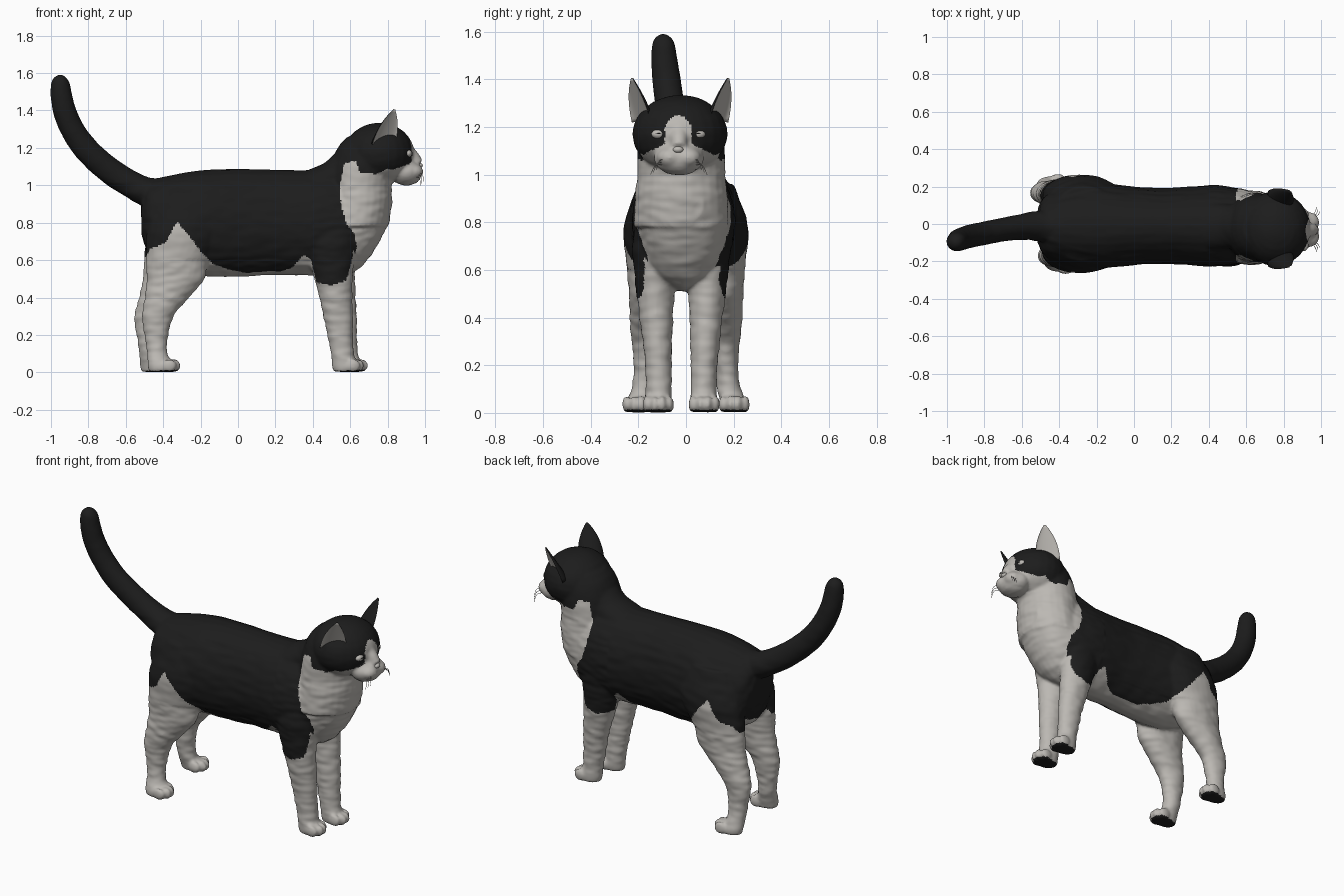
import bpy, bmesh, math
from mathutils import Vector, noise

if "Cube" in bpy.data.objects:
    bpy.data.objects.remove(bpy.data.objects["Cube"])

YC = -0.02  # the cat stands slightly off centre


def material(name, rgb):
    m = bpy.data.materials.new(name)
    m.diffuse_color = (*rgb, 1)
    m.use_nodes = True
    m.node_tree.nodes["Principled BSDF"].inputs["Base Color"].default_value = m.diffuse_color
    return m


WHITE = material("white_fur", (0.50, 0.48, 0.45))
BLACK = material("black_fur", (0.012, 0.012, 0.012))


def spline(pts, n=5):
    """Smooth path through tuples of any length."""
    out = []
    for i in range(len(pts) - 1):
        a, b = pts[max(i - 1, 0)], pts[i]
        c, d = pts[i + 1], pts[min(i + 2, len(pts) - 1)]
        for k in range(n):
            t = k / n
            out.append(tuple(0.5 * (2 * q + (r - p) * t + (2 * p - 5 * q + 4 * r - s) * t * t
                                    + (3 * q - p - 3 * r + s) * t ** 3)
                             for p, q, r, s in zip(a, b, c, d)))
    return out + [tuple(pts[-1])]


def loft(bm, pts, plane, seg=28):
    """Skin rings given as (x, y, z, radius1, radius2)."""
    pts = spline(pts)
    rings = []
    for i, (x, y, z, r1, r2) in enumerate(pts):
        u, v = {"x": ((0, 1, 0), (0, 0, 1)), "z": ((1, 0, 0), (0, 1, 0))}.get(plane, (None, None))
        if u is None:
            t = (Vector(pts[min(i + 1, len(pts) - 1)][:3]) - Vector(pts[max(i - 1, 0)][:3])).normalized()
            v = t.cross(Vector((0, 1, 0))).normalized()
            u = v.cross(t)
        u, v = Vector(u), Vector(v)
        rings.append([bm.verts.new(Vector((x, y, z)) + u * r1 * math.cos(a) + v * r2 * math.sin(a))
                      for a in (2 * math.pi * k / seg for k in range(seg))])
    for a, b in zip(rings, rings[1:]):
        for k in range(seg):
            j = (k + 1) % seg
            bm.faces.new((a[k], a[j], b[j], b[k]))
    bm.faces.new(rings[0])
    bm.faces.new(rings[-1])


def ball(bm, centre, radii):
    vs = bmesh.ops.create_uvsphere(bm, u_segments=24, v_segments=16, radius=1)["verts"]
    for v in vs:
        v.co = Vector([c + r * q for c, r, q in zip(centre, radii, v.co)])


def finish(bm, name, *mats):
    bmesh.ops.recalc_face_normals(bm, faces=bm.faces[:])
    me = bpy.data.meshes.new(name)
    bm.to_mesh(me)
    bm.free()
    for m in mats:
        me.materials.append(m)
    for p in me.polygons:
        p.use_smooth = True
    ob = bpy.data.objects.new(name, me)
    bpy.context.collection.objects.link(ob)
    return ob


bm = bmesh.new()

# Torso: x, top, bottom, half width
torso = [(-.515, .94, .74, .09), (-.47, 1.02, .62, .165), (-.35, 1.055, .55, .21), (-.2, 1.08, .515, .23),
         (0, 1.088, .512, .21), (.2, 1.083, .52, .203), (.4, 1.08, .515, .217), (.53, 1.08, .51, .208),
         (.65, 1.07, .555, .18), (.74, 1.03, .67, .15), (.805, .95, .80, .08)]
loft(bm, [(x, -.01, (t + b) / 2, w, (t - b) / 2) for x, t, b, w in torso], "x")

# Neck and head
neck = [(.78, .62, .185, .2), (.9, .645, .178, .195), (1, .65, .173, .185),
        (1.1, .668, .173, .183), (1.2, .70, .168, .165), (1.26, .715, .13, .13)]
loft(bm, [(x, YC, z, a, b) for z, x, a, b in neck], "z")
loft(bm, [(.4, -.01, 1.0, .13, .085), (.52, -.015, 1.04, .12, .1), (.62, YC, 1.13, .12, .1)], "path")
ball(bm, (.755, -.025, 1.17), (.188, .2, .164))
ball(bm, (.9, -.03, 1.07), (.084, .105, .074))
loft(bm, [(.85, -.03, 1.21, .05, .05), (.91, -.03, 1.168, .042, .045), (.96, -.03, 1.11, .032, .036)], "path")
for s in (-1, 1):
    ball(bm, (.935, -.03 + s * .038, 1.072), (.056, .055, .044))

# Tail
loft(bm, [(-.40, -.01, .95, .09, .09), (-.49, -.01, .965, .085, .078), (-.59, -.015, 1.015, .07, .072),
          (-.7, -.03, 1.09, .063, .07), (-.8, -.05, 1.18, .062, .068), (-.875, -.065, 1.28, .062, .064),
          (-.922, -.08, 1.38, .06, .062), (-.943, -.09, 1.47, .056, .058), (-.95, -.095, 1.545, .048, .05),
          (-.95, -.097, 1.575, .033, .034), (-.95, -.097, 1.592, .01, .01)], "path")

# Legs: z, x, radius x, offset y, radius y
front = [(.8, .5, .12, .10, .09), (.7, .5, .135, .115, .092), (.6, .503, .12, .112, .086),
         (.48, .513, .1, .108, .077), (.3, .535, .078, .1, .062), (.15, .552, .064, .095, .055),
         (.08, .562, .062, .095, .055), (.035, .573, .07, .096, .056), (.003, .573, .064, .096, .05)]
hind = [(.96, -.26, .15, .10, .1), (.78, -.275, .205, .148, .113), (.6, -.325, .167, .153, .094),
        (.5, -.333, .155, .157, .083), (.4, -.38, .119, .162, .074), (.3, -.428, .085, .168, .06),
        (.2, -.436, .064, .17, .05), (.1, -.432, .054, .18, .05), (.04, -.412, .07, .2, .054),
        (.003, -.408, .068, .202, .048)]
for s in (-1, 1):
    for rows, shift, yc in ((front, .022, YC), (hind, -.042, 0)):
        far = shift if s > 0 else 0  # the left legs are offset a little
        loft(bm, [(x + far * max(0, min(1, (.7 - z) / .4)), yc + s * y, z, a, b)
                  for z, x, a, y, b in rows], "z")
        # Toes
        z, x, a, y, b = rows[-1]
        for k, fwd in ((-1.5, .042), (-.5, .064), (.5, .064), (1.5, .042)):
            ball(bm, (x + far + fwd, yc + s * y + k * .031, .036), (.038, .019, .035))

# Fuse the parts, then smooth
raw = finish(bm, "raw_shape")
mod = raw.modifiers.new("fuse", "REMESH")
mod.mode, mod.voxel_size = "VOXEL", .009
mod = raw.modifiers.new("soften", "SMOOTH")
mod.factor, mod.iterations = .5, 5
deps = bpy.context.evaluated_depsgraph_get()
me = bpy.data.meshes.new_from_object(raw.evaluated_get(deps))
bpy.data.objects.remove(raw)
me.name = "body"
body = bpy.data.objects.new("body", me)
bpy.context.collection.objects.link(body)
me.materials.clear()
me.materials.append(WHITE)
me.materials.append(BLACK)

# Faint fur ripples
for v, n in [(v, v.normal.copy()) for v in me.vertices]:
    c = v.co
    if c.x > .4 or c.z < .6:
        k = noise.noise((c.x * 14, c.y * 12, c.z * 34))
    else:
        k = noise.noise((c.x * 10, c.y * 22, c.z * 22))
    v.co = c + n * k * (.0045 if .06 < c.z < 1.02 else .0015)
    v.co.z = max(v.co.z, 0)

# Coat pattern: side outline of the black area
PATCH = [(-1.2, .6), (-.49, .62), (-.47, .66), (-.39, .69), (-.325, .805), (-.27, .74), (-.2, .65), (-.135, .58),
         (-.05, .55), (.05, .53), (.2, .53), (.29, .56), (.355, .63), (.39, .6), (.42, .48), (.5, .465),
         (.575, .49), (.61, .57), (.635, .67), (.625, .74), (.58, .79), (.55, .9), (.545, 1.0), (.57, 1.12),
         (.63, 1.13), (.65, 1.07), (.74, 1.06), (.8, 1.09), (.86, 1.075), (1.2, 1.075), (1.2, 2), (-1.2, 2)]


def inside(x, z):
    hit = False
    for (x1, z1), (x2, z2) in zip(PATCH, PATCH[1:] + PATCH[:1]):
        if (z1 > z) != (z2 > z) and x < x1 + (z - z1) * (x2 - x1) / (z2 - z1):
            hit = not hit
    return hit


def is_black(c, n):
    if c.z < .1:  # paw pads
        return c.z < .014 and n.z < -.6
    if not inside(c.x, c.z):
        return False
    if c.x > .8 and c.z > 1:  # blaze and muzzle
        if c.z > 1.13:
            w = .056 * math.sqrt(min(1, max(0, (1.25 - c.z) / .05)))
        else:
            w = .056 + (1.13 - c.z) * 2
        return abs(c.y + .033) > w and c.x < .95
    if c.z < .62 and -.45 < c.x < .62 and abs(c.y + .012) < (.07 if c.x < .36 else .1):
        return False  # belly
    return not (n.x > .75 and c.z < .75 and c.x > .5)


for p in me.polygons:
    p.use_smooth = True
    p.material_index = int(is_black(p.center, p.normal))

# Ears: crescent section, pale dish facing out and forward
for s, side in ((-1, "right"), (1, "left")):
    bm = bmesh.new()
    base, tip = Vector((.768, -.025 + s * .148, 1.215)), Vector((.828, -.025 + s * .19, 1.41))
    up = (tip - base).normalized()
    n = Vector((.58, s * .81, 0))
    n = (n - up * n.dot(up)).normalized()
    u = up.cross(n)
    rings, seg = [], 20
    for i in range(13):
        t = i / 12
        w, d = .066 * (1 - t ** 2.3) + .006, .045 * (1 - t) + .006
        ring = []
        for k in range(seg):
            a = 2 * math.pi * k / seg
            depth = -d * math.sin(a) * (.4 if k <= seg // 2 else -1)
            ring.append(bm.verts.new(base.lerp(tip, t) + u * w * math.cos(a) + n * (depth + .016)))
        rings.append(ring)
    for a, b in zip(rings, rings[1:]):
        for k in range(seg):
            f = bm.faces.new((a[k], a[(k + 1) % seg], b[(k + 1) % seg], b[k]))
            f.material_index = 0 if k < seg // 2 else 1
        for k in (0, seg // 2):
            bm.edges.get((a[k], b[k])).smooth = False
    bm.faces.new(rings[0])
    bm.faces.new(rings[-1]).material_index = 1
    finish(bm, side + "_ear", WHITE, BLACK)

    # Eyes, half closed with a dark slit
    y = -.032 + s * .083
    bm = bmesh.new()
    ball(bm, (.909, y, 1.17), (.022, .03, .02))
    finish(bm, side + "_eye", WHITE)
    bm = bmesh.new()
    ball(bm, (.9175, y, 1.172), (.0155, .018, .004))
    finish(bm, side + "_pupil", BLACK)

    # Whiskers
    bm = bmesh.new()
    for k in range(3):
        x, z = .955 - k * .008, 1.06 - k * .01
        loft(bm, [(x, -.03 + s * .05, z, .0015, .0015), (x + .03, -.03 + s * (.08 + k * .008), z, .0015, .0015),
                  (x + .036, -.03 + s * (.095 + k * .012), z - .04, .001, .001)], "path", 6)
    finish(bm, side + "_whiskers", WHITE)

# Nose
bm = bmesh.new()
ball(bm, (.972, -.033, 1.105), (.016, .022, .014))
finish(bm, "nose", WHITE)
